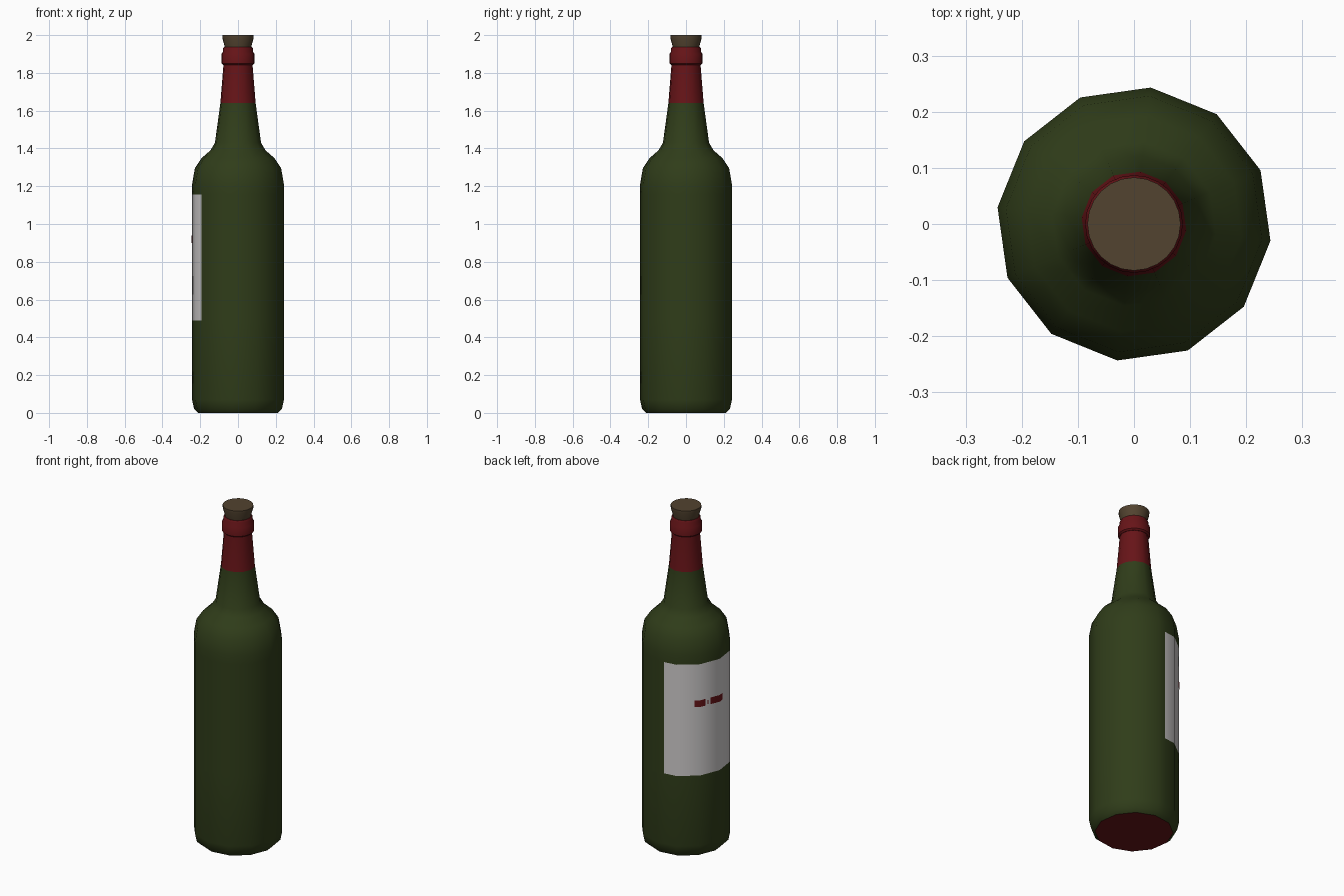
import bpy, bmesh, math

if "Cube" in bpy.data.objects:
    bpy.data.objects.remove(bpy.data.objects["Cube"])

def mat(name, rgb):
    m = bpy.data.materials.new(name)
    m.diffuse_color = (*rgb, 1)
    m.use_nodes = True
    m.node_tree.nodes["Principled BSDF"].inputs["Base Color"].default_value = m.diffuse_color
    return m

GREEN = mat("bottle green", (0.029, 0.046, 0.010))
RED = mat("wax red", (0.135, 0.007, 0.009))
PAPER = mat("label paper", (0.62, 0.60, 0.60))
CORK = mat("cork brown", (0.085, 0.056, 0.029))

LABEL = (95, 215)          # angles covered by the label
OFFSET = 23                # angle of one corner of the 12-sided body

def point(deg, r, z, out=0.0):
    """Point on the flat-sided 12-gon of corner radius r."""
    d = (deg - OFFSET) % 30 - 15
    rr = r * math.cos(math.radians(15)) / math.cos(math.radians(d)) + out
    return (rr * math.cos(math.radians(deg)), rr * math.sin(math.radians(deg)), z)

def finish(bm, name, mats, angle=40):
    bmesh.ops.recalc_face_normals(bm, faces=bm.faces[:])
    me = bpy.data.meshes.new(name)
    bm.to_mesh(me)
    bm.free()
    for m in mats:
        me.materials.append(m)
    ob = bpy.data.objects.new(name, me)
    bpy.context.collection.objects.link(ob)
    bpy.ops.object.select_all(action='DESELECT')
    ob.select_set(True)
    bpy.context.view_layer.objects.active = ob
    bpy.ops.object.shade_smooth_by_angle(angle=math.radians(angle))
    return ob

def lathe(name, profile, angles, place, mats, rule=lambda z, a: 0, bottom=0, top=0):
    bm = bmesh.new()
    rings = [[bm.verts.new(place(a, r, z)) for a in angles] for r, z in profile]
    n = len(angles)
    for k in range(len(rings) - 1):
        zmid = (profile[k][1] + profile[k + 1][1]) / 2
        for i in range(n):
            j = (i + 1) % n
            f = bm.faces.new((rings[k][i], rings[k][j], rings[k + 1][j], rings[k + 1][i]))
            amid = (angles[i] + (angles[j] if j else angles[0] + 360)) / 2
            f.material_index = rule(zmid, amid)
    bm.faces.new(rings[0]).material_index = bottom
    bm.faces.new(rings[-1]).material_index = top
    return finish(bm, name, mats)

def round_point(deg, r, z):
    return (r * math.cos(math.radians(deg)), r * math.sin(math.radians(deg)), z)

# Bottle: body, shoulder and neck, with label and capsule as cut faces
def bottle_colour(z, a):
    if z > 1.64:
        return 1
    if 0.49 < z < 1.155 and LABEL[0] < a < LABEL[1]:
        return 2
    return 0

body = [(0.212, 0), (0.234, 0.02), (0.245, 0.07), (0.245, 0.49), (0.245, 1.155),
        (0.245, 1.21), (0.230, 1.295), (0.193, 1.35), (0.147, 1.39), (0.123, 1.43),
        (0.094, 1.64), (0.077, 1.85), (0.077, 1.93)]
angles = sorted([OFFSET + 30 * i for i in range(12)] + list(LABEL))
lathe("bottle", body, angles, point, [GREEN, RED, PAPER], bottle_colour, bottom=1, top=1)

# Collar ring and lip of the neck
steps = [15 * i for i in range(24)]
lathe("collar", [(0.078, 1.842), (0.087, 1.85), (0.087, 1.90), (0.080, 1.912),
                 (0.080, 1.928), (0.074, 1.938)], steps, round_point, [RED])

# Cork stopper
lathe("cork", [(0.068, 1.92), (0.072, 1.945), (0.083, 1.985), (0.083, 2.0)],
      steps, round_point, [CORK])

# Small red ornament bars on the label
def bar(name, a0, a1, z0, z1):
    bm = bmesh.new()
    corners = [OFFSET + 30 * i for i in range(12) if a0 < OFFSET + 30 * i < a1]
    cols = [[bm.verts.new(point(a, 0.245, z, 0.002)) for z in (z0, z1)]
            for a in [a0] + corners + [a1]]
    for p, q in zip(cols, cols[1:]):
        bm.faces.new((p[0], q[0], q[1], p[1]))
    finish(bm, name, [RED])

bar("label_bar_left", 136, 151, 0.90, 0.94)
bar("label_dot", 154, 156, 0.905, 0.93)
bar("label_bar_right", 159, 180, 0.90, 0.94)
